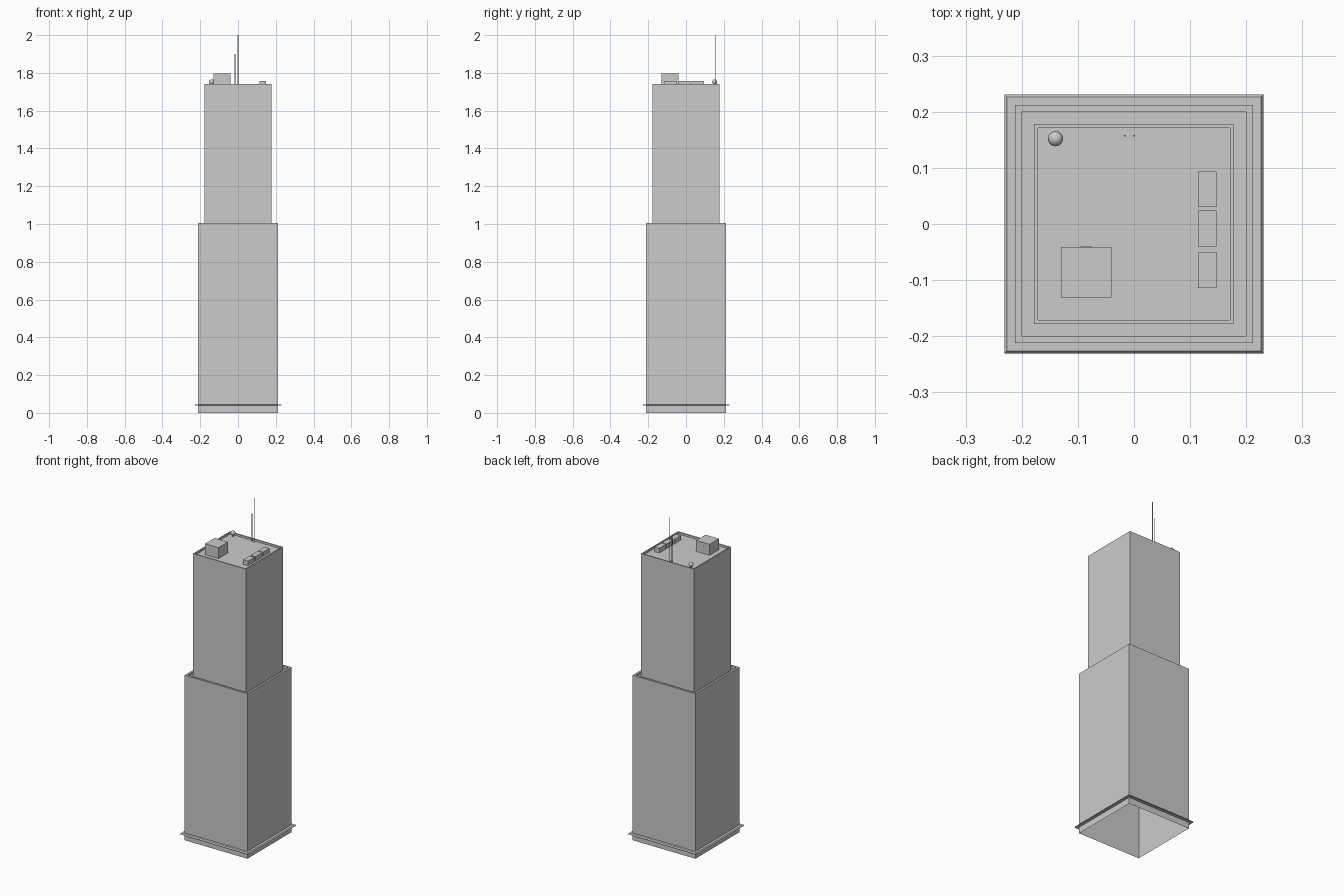
import bpy, bmesh

if "Cube" in bpy.data.objects:
    bpy.data.objects.remove(bpy.data.objects["Cube"])

def make(name, bm):
    bmesh.ops.recalc_face_normals(bm, faces=bm.faces)
    me = bpy.data.meshes.new(name)
    bm.to_mesh(me)
    bm.free()
    ob = bpy.data.objects.new(name, me)
    bpy.context.collection.objects.link(ob)
    return ob

def square_loft(name, profile, cap=False, closed=False):
    """Sweep (half width, z) steps around a square plan."""
    bm = bmesh.new()
    rings = [[bm.verts.new((sx * h, sy * h, z))
              for sx, sy in ((-1, -1), (1, -1), (1, 1), (-1, 1))] for h, z in profile]
    pairs = list(zip(rings, rings[1:]))
    if closed:
        pairs.append((rings[-1], rings[0]))
    for a, b in pairs:
        for i in range(4):
            j = (i + 1) % 4
            bm.faces.new((a[i], a[j], b[j], b[i]))
    if cap:
        bm.faces.new(rings[-1])
    ob = make(name, bm)
    if cap and ob.data.polygons[-1].normal.z < 0:
        ob.data.flip_normals()
    return ob

def box(name, x0, x1, y0, y1, z0, z1):
    bm = bmesh.new()
    bmesh.ops.create_cube(bm, size=1)
    for v in bm.verts:
        v.co = ((x0 + x1) / 2 + v.co.x * (x1 - x0),
                (y0 + y1) / 2 + v.co.y * (y1 - y0),
                (z0 + z1) / 2 + v.co.z * (z1 - z0))
    return make(name, bm)

def rod(name, x, y, z0, z1, r, sides=8):
    bpy.ops.mesh.primitive_cylinder_add(vertices=sides, radius=r, depth=z1 - z0,
                                        location=(x, y, (z0 + z1) / 2))
    bpy.context.object.name = name
    bpy.ops.object.shade_smooth_by_angle()

ROOF = 1.73

# tower shell: open underneath, two tiers, each with a parapet and recessed roof
square_loft("tower_shell", [(0.212, 0), (0.212, 1.005), (0.2, 1.005), (0.2, 0.99),
                            (0.178, 0.99), (0.178, 1.742), (0.171, 1.742),
                            (0.171, ROOF)], cap=True)

# canopy ring with a chamfered outer edge
square_loft("street_canopy", [(0.212, 0.038), (0.231, 0.038), (0.226, 0.045),
                              (0.212, 0.045)], closed=True)

# roof access hut and its door
box("roof_hut", -0.13, -0.04, -0.131, -0.041, ROOF, 1.797)
box("hut_door", -0.095, -0.075, -0.042, -0.0402, ROOF, 1.775)

# row of cooling units
for i, y in enumerate((-0.082, -0.008, 0.062)):
    box(f"cooling_unit_{i + 1}", 0.114, 0.147, y - 0.032, y + 0.032, ROOF, 1.758)

# masts
rod("tall_mast", 0, 0.157, ROOF, 2.0, 0.002)
rod("short_mast", -0.016, 0.157, ROOF, 1.9, 0.002)

# ball dome on a short stem
rod("dome_stem", -0.14, 0.152, ROOF, 1.75, 0.005, 12)
bpy.ops.mesh.primitive_uv_sphere_add(segments=24, ring_count=12, radius=0.0135,
                                     location=(-0.14, 0.152, 1.752))
bpy.context.object.name = "ball_dome"
bpy.ops.object.shade_smooth_by_angle()
